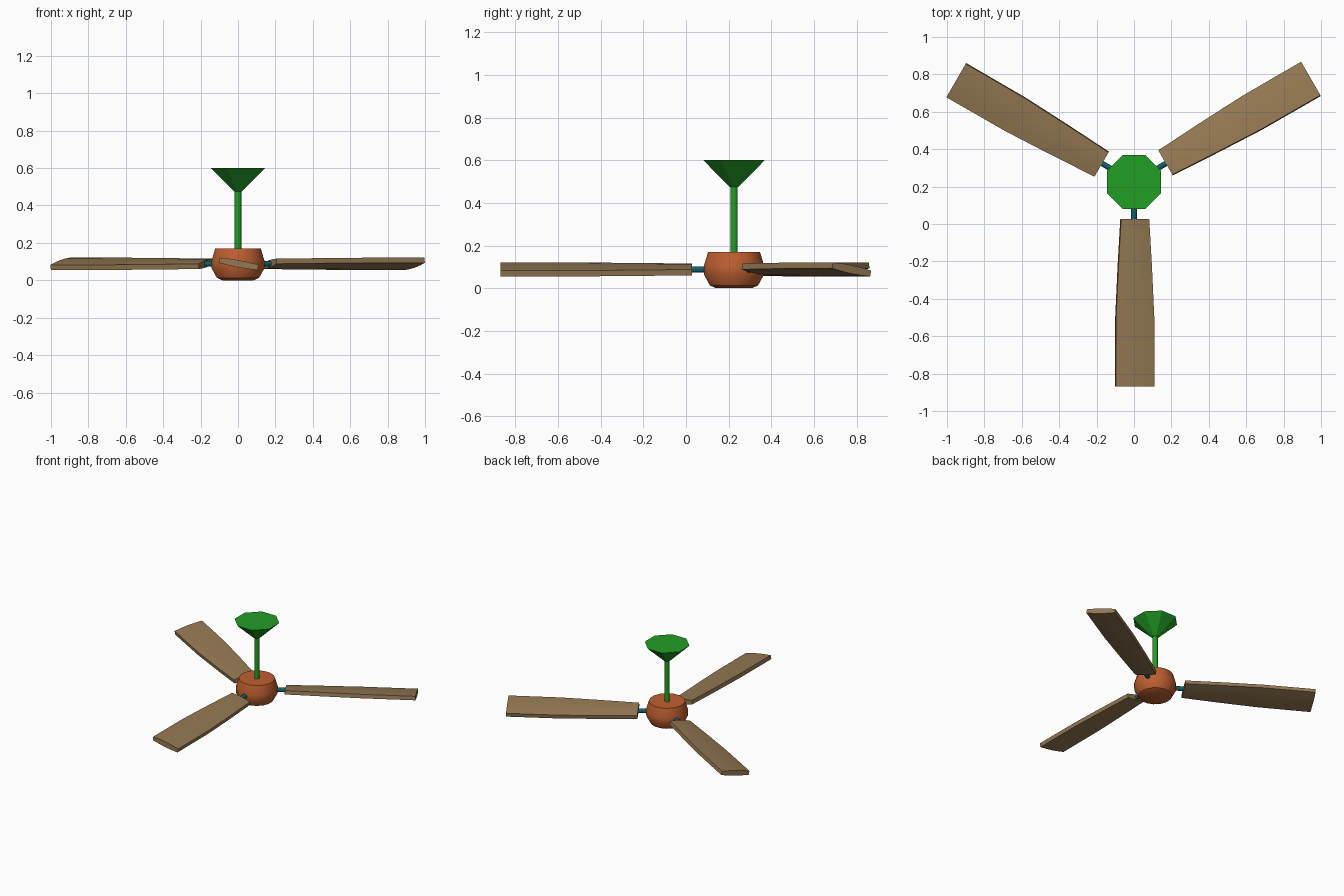
import bpy, bmesh, math
from mathutils import Matrix, Vector

if "Cube" in bpy.data.objects:
    bpy.data.objects.remove(bpy.data.objects["Cube"])

HUB_Y = 0.225      # the fan axis
ARM_Z = 0.088      # height of the arms and blades


def material(name, color):
    m = bpy.data.materials.new(name)
    m.use_nodes = True
    m.diffuse_color = (*color, 1)
    m.node_tree.nodes["Principled BSDF"].inputs["Base Color"].default_value = (*color, 1)
    return m


green = material("green paint", (0.016, 0.34, 0.018))
orange = material("burnt orange", (0.52, 0.115, 0.03))
teal = material("dark teal", (0.006, 0.12, 0.14))
wood = material("brown wood", (0.30, 0.19, 0.088))


def loft(name, rings, mat, matrix, smooth=None):
    """Skin a stack of equal-length point rings and cap both ends."""
    bm = bmesh.new()
    loops = [[bm.verts.new(p) for p in ring] for ring in rings]
    n = len(loops[0])
    for a, b in zip(loops, loops[1:]):
        for i in range(n):
            j = (i + 1) % n
            bm.faces.new((a[i], a[j], b[j], b[i]))
    bm.faces.new(loops[0])
    bm.faces.new(loops[-1])
    bmesh.ops.recalc_face_normals(bm, faces=bm.faces)
    mesh = bpy.data.meshes.new(name)
    bm.to_mesh(mesh)
    bm.free()
    mesh.materials.append(mat)
    ob = bpy.data.objects.new(name, mesh)
    bpy.context.collection.objects.link(ob)
    ob.matrix_world = matrix
    if smooth:
        bpy.ops.object.select_all(action='DESELECT')
        ob.select_set(True)
        bpy.context.view_layer.objects.active = ob
        bpy.ops.object.shade_smooth_by_angle(angle=math.radians(smooth))
    return ob


def lathe(profile, sides):
    """Rings around z from (radius, height) pairs, with a flat side facing front."""
    return [[Vector((r * math.cos(t), r * math.sin(t), z))
             for t in (2 * math.pi * (i + 0.5) / sides for i in range(sides))]
            for r, z in profile]


axis = Matrix.Translation((0, HUB_Y, 0))

# Ceiling canopy, down rod and motor housing
loft("ceiling_canopy", lathe([(0.022, 0.475), (0.156, 0.60)], 8), green, axis)
loft("down_rod", lathe([(0.018, 0.16), (0.018, 0.49)], 12), green, axis, 40)
loft("motor_housing",
     lathe([(0.085, 0.0), (0.115, 0.013), (0.144, 0.065), (0.144, 0.105), (0.124, 0.17)], 16),
     orange, axis, 30)

# Blade cross-section (fraction of half width, half thickness)
half = [(-1, 0.014), (-0.5, 0.018), (0, 0.0195), (0.5, 0.018), (1, 0.014)]
section = half + [(x, -t) for x, t in reversed(half)]
pitch = Matrix.Rotation(math.radians(10.5), 3, 'Y')

# Blade stations (distance from axis, half width)
stations = [(0.197, 0.076), (0.45, 0.091), (0.73, 0.104), (1.095, 0.105)]
blade_rings = [[pitch @ Vector((x * w, 0, t)) + Vector((0.004, -d, 0)) for x, t in section]
               for d, w in stations]

# Arm running out along -y
arm_rings = [[Vector((p.x, -d, p.y)) for p in lathe([(0.016, 0)], 8)[0]]
             for d in (0.08, 0.24)]

for k, label in enumerate(("front", "left", "right")):
    spin = Matrix.Translation((0, HUB_Y, ARM_Z)) @ Matrix.Rotation(math.radians(120 * k), 4, 'Z')
    loft(label + "_arm", arm_rings, teal, spin, 50)
    loft(label + "_blade", blade_rings, wood, spin, 30)
